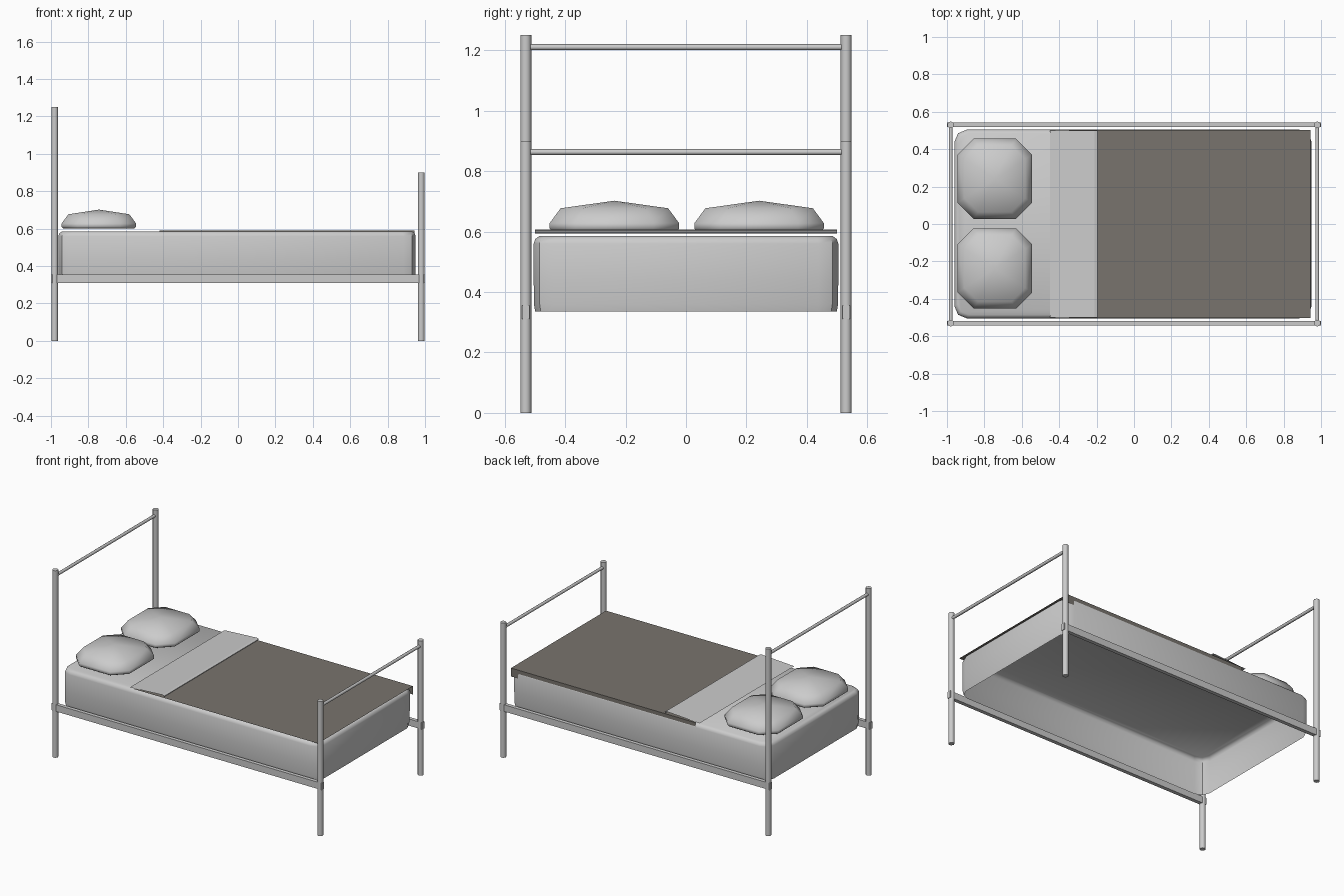
import bpy, bmesh, math
from mathutils import Vector

if "Cube" in bpy.data.objects:
    bpy.data.objects.remove(bpy.data.objects["Cube"])


def make(name, verts, faces, smooth=None, mat=None):
    me = bpy.data.meshes.new(name)
    me.from_pydata(verts, [], faces)
    ob = bpy.data.objects.new(name, me)
    bpy.context.collection.objects.link(ob)
    if mat:
        me.materials.append(mat)
    if smooth:
        bpy.context.view_layer.objects.active = ob
        bpy.ops.object.select_all(action='DESELECT')
        ob.select_set(True)
        bpy.ops.object.shade_smooth_by_angle(angle=math.radians(smooth))
    return ob


def rod(name, a, b, r, sides=12):
    a, b = Vector(a), Vector(b)
    q = (b - a).to_track_quat('Z', 'Y')
    ring = [q @ Vector((r * math.cos(2 * math.pi * i / sides),
                        r * math.sin(2 * math.pi * i / sides), 0)) for i in range(sides)]
    verts = [a + p for p in ring] + [b + p for p in ring]
    faces = [(i, (i + 1) % sides, (i + 1) % sides + sides, i + sides) for i in range(sides)]
    faces += [tuple(reversed(range(sides))), tuple(range(sides, 2 * sides))]
    return make(name, verts, faces, 50)


def outline(hx, hy, r, seg):
    """Rounded rectangle, counter-clockwise."""
    pts = []
    for k, (sx, sy) in enumerate([(1, 1), (-1, 1), (-1, -1), (1, -1)]):
        for i in range(seg + 1):
            t = math.pi / 2 * (k + i / seg)
            pts.append((sx * (hx - r) + r * math.cos(t), sy * (hy - r) + r * math.sin(t)))
    return pts


def stack(name, cx, cy, hx, hy, r, seg, levels, apex=None, bottom=False, smooth=40):
    """Rounded-rectangle rings at (z, inset), closed by a flat top or an apex."""
    verts, faces = [], []
    for z, ins in levels:
        verts += [(cx + x, cy + y, z) for x, y in
                  outline(hx - ins, hy - ins, max(r - ins * 0.3, 0.02), seg)]
    n = 4 * (seg + 1)
    for l in range(len(levels) - 1):
        o = l * n
        faces += [(o + i, o + (i + 1) % n, o + n + (i + 1) % n, o + n + i) for i in range(n)]
    o = (len(levels) - 1) * n
    if apex:
        verts.append((cx, cy, apex))
        faces += [(o + i, o + (i + 1) % n, len(verts) - 1) for i in range(n)]
    else:
        faces.append(tuple(range(o, o + n)))
    if bottom:
        faces.append(tuple(reversed(range(n))))
    return make(name, verts, faces, smooth)


def box(name, lo, hi):
    bm = bmesh.new()
    bmesh.ops.create_cube(bm, size=1)
    for v in bm.verts:
        v.co = [(l + h) / 2 + c * (h - l) for l, h, c in zip(lo, hi, v.co)]
    me = bpy.data.meshes.new(name)
    bm.to_mesh(me)
    bm.free()
    ob = bpy.data.objects.new(name, me)
    bpy.context.collection.objects.link(ob)
    return ob


# Bed frame: posts, cross bars and side rails
for end, x, h, bar in (("head", -0.98, 1.25, 1.21), ("foot", 0.98, 0.90, 0.863)):
    for s, side in ((-1, "front"), (1, "back")):
        rod(f"{end}_post_{side}", (x, s * 0.53, 0), (x, s * 0.53, h), 0.018)
    rod(f"{end}_bar", (x, -0.53, bar), (x, 0.53, bar), 0.01, 8)
for s, side in ((-1, "front"), (1, "back")):
    box(f"side_rail_{side}", (-1, s * 0.53 - 0.0125, 0.31), (1, s * 0.53 + 0.0125, 0.355))

# Mattress shell, open underneath
stack("mattress", -0.005, 0, 0.955, 0.504, 0.065, 2,
      [(0.335, 0.005), (0.36, 0.001), (0.44, 0), (0.56, 0), (0.575, 0.005), (0.585, 0.018)])

# Blanket sheet with a short tucked flap along the back edge
dark = bpy.data.materials.new("blanket_grey")
dark.diffuse_color = (0.19, 0.175, 0.155, 1)
dark.use_nodes = True
dark.node_tree.nodes["Principled BSDF"].inputs["Base Color"].default_value = dark.diffuse_color
make("blanket",
     [(-0.42, -0.502, 0.591), (0.943, -0.502, 0.591), (0.943, 0.502, 0.591),
      (-0.42, 0.502, 0.591), (0.943, 0.502, 0.535), (-0.42, 0.502, 0.535)],
     [(0, 1, 2, 3), (3, 2, 4, 5)], mat=dark)

# Turned-down sheet
prof = [(-0.45, 0.593), (-0.21, 0.607), (-0.195, 0.603), (-0.2, 0.595)]
make("folded_sheet", [(x, y, z) for y in (-0.5, 0.5) for x, z in prof],
     [(i, i + 1, i + 5, i + 4) for i in range(3)])

# Pillows
for y, side in ((-0.237, "front"), (0.242, "back")):
    stack(f"pillow_{side}", -0.744, y, 0.199, 0.214, 0.085, 1,
          [(0.602, 0.008), (0.61, 0.0), (0.628, 0.0), (0.677, 0.036)],
          apex=0.702, bottom=True, smooth=60)
